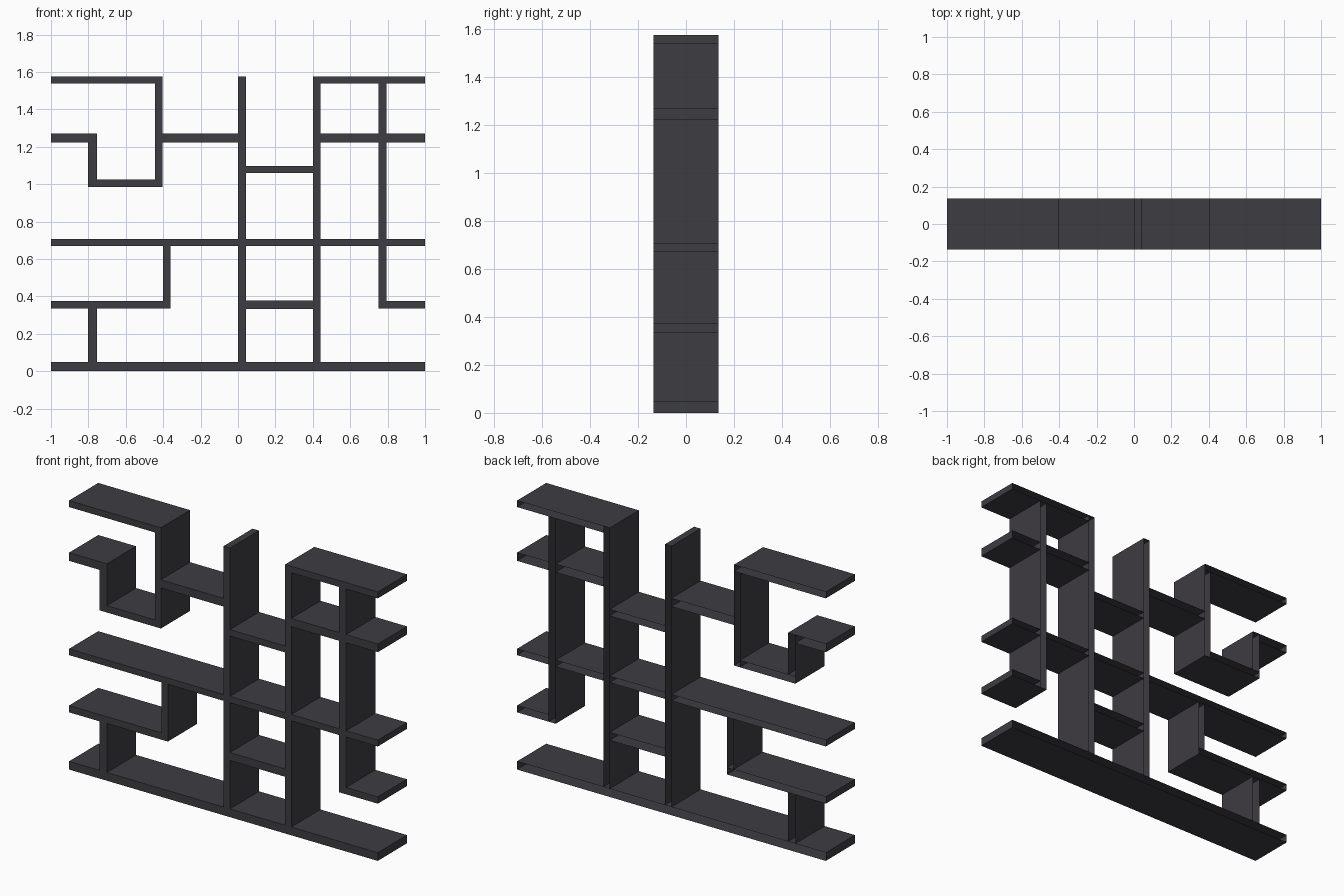
import bpy
import bmesh

cube = bpy.data.objects.get("Cube")
if cube:
    bpy.data.objects.remove(cube, do_unlink=True)

DEPTH = 0.27

# Single dark finish
finish = bpy.data.materials.new("dark charcoal")
finish.use_nodes = True
colour = (0.048, 0.045, 0.053, 1)
finish.diffuse_color = colour
bsdf = next(n for n in finish.node_tree.nodes if n.type == "BSDF_PRINCIPLED")
bsdf.inputs["Base Color"].default_value = colour


def board(name, x0, x1, z0, z1):
    """Hollow board, closed on the front and edges and open at the back."""
    bm = bmesh.new()
    bmesh.ops.create_cube(bm, size=1)
    for v in bm.verts:
        v.co.x = x1 if v.co.x > 0 else x0
        v.co.y *= DEPTH
        v.co.z = z1 if v.co.z > 0 else z0
    bm.normal_update()
    back = [f for f in bm.faces if f.normal.y > 0.9]
    bmesh.ops.delete(bm, geom=back, context="FACES_ONLY")
    mesh = bpy.data.meshes.new(name)
    bm.to_mesh(mesh)
    bm.free()
    mesh.materials.append(finish)
    bpy.context.collection.objects.link(bpy.data.objects.new(name, mesh))


# Base and the tall uprights
board("base_board", -1, 1, 0, 0.048)
board("centre_upright", 0, 0.042, 0.048, 1.575)
board("right_bay_upright", 0.4, 0.44, 0.048, 1.575)
board("outer_upright", 0.75, 0.795, 0.335, 1.537)

# Long middle shelf, divided by the uprights
spans = [(-1, 0), (0.042, 0.4), (0.44, 0.75), (0.795, 1)]
for i, (a, b) in enumerate(spans):
    board(f"middle_shelf_{i + 1}", a, b, 0.67, 0.707)

# Shelves of the column between the two tall uprights
board("column_lower_shelf", 0.042, 0.4, 0.332, 0.378)
board("column_upper_shelf", 0.042, 0.4, 1.06, 1.098)

# Shelves on the model's left
board("left_top_shelf", 0.44, 1, 1.537, 1.575)
board("left_upper_shelf_inner", 0.44, 0.75, 1.222, 1.27)
board("left_upper_shelf_outer", 0.795, 1, 1.222, 1.27)
board("left_low_shelf", 0.795, 1, 0.335, 0.375)

# Hooked upper unit on the model's right
board("hook_top_shelf", -1, -0.405, 1.537, 1.575)
board("hook_upright", -0.443, -0.405, 0.985, 1.537)
board("hook_bottom_shelf", -0.803, -0.443, 0.985, 1.025)
board("hook_short_upright", -0.803, -0.755, 1.025, 1.27)
board("hook_side_shelf", -1, -0.803, 1.222, 1.27)
board("hook_link_shelf", -0.405, 0, 1.222, 1.27)

# Stepped lower unit on the model's right
board("step_shelf", -1, -0.36, 0.335, 0.375)
board("step_upper_upright", -0.402, -0.36, 0.375, 0.67)
board("step_lower_upright", -0.803, -0.755, 0.048, 0.335)
